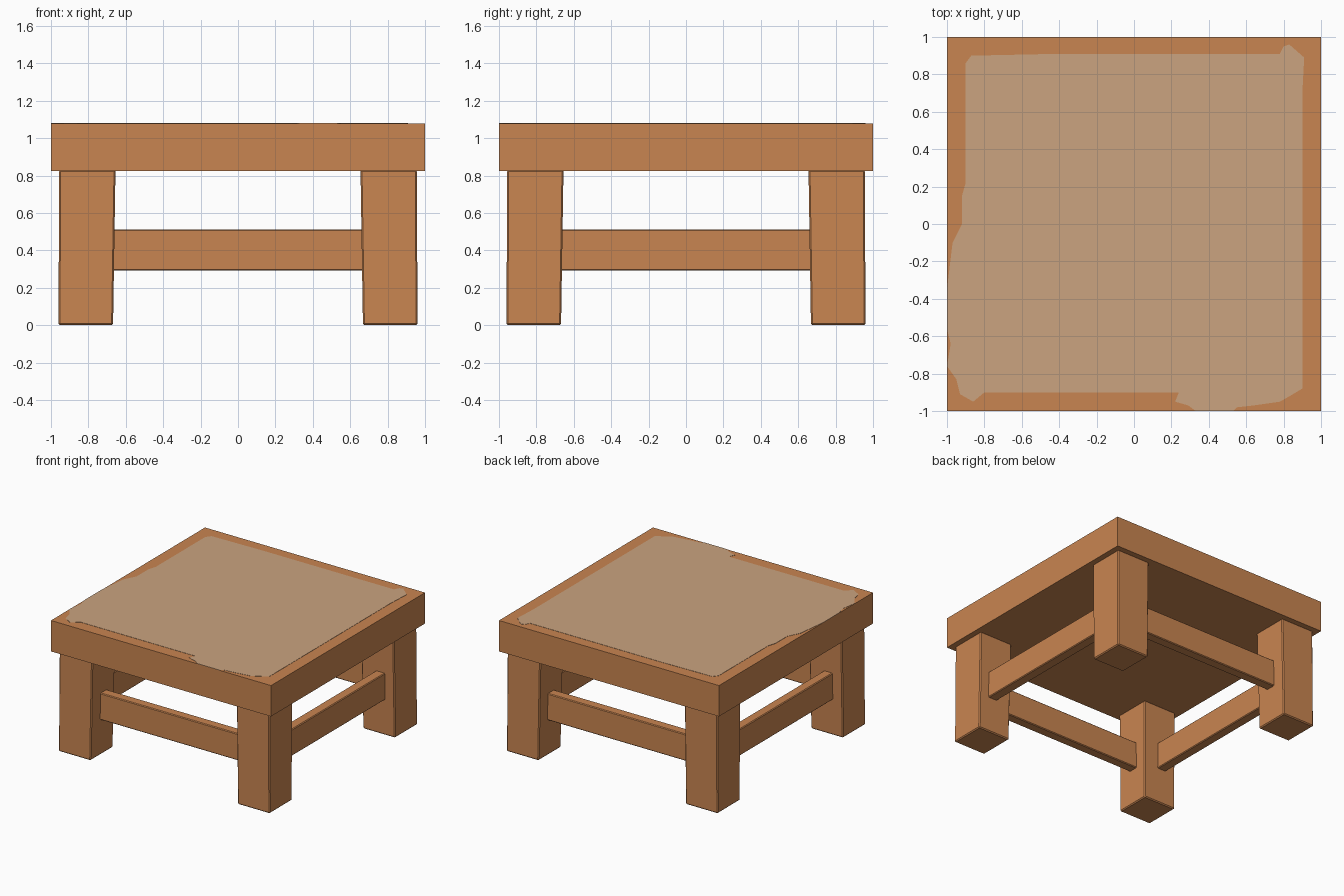
import bpy, bmesh

if "Cube" in bpy.data.objects:
    bpy.data.objects.remove(bpy.data.objects["Cube"])


def material(name, rgb):
    m = bpy.data.materials.new(name)
    m.diffuse_color = (*rgb, 1)
    m.use_nodes = True
    m.node_tree.nodes["Principled BSDF"].inputs["Base Color"].default_value = m.diffuse_color
    return m


wood = material("orange wood", (0.584, 0.235, 0.082))
worn = material("worn tan", (0.597, 0.370, 0.214))


def finish(name, bm, mat, bevel=0.0):
    bmesh.ops.recalc_face_normals(bm, faces=bm.faces)
    if bevel:
        bmesh.ops.bevel(bm, geom=bm.edges[:], offset=bevel, segments=1, affect='EDGES')
    me = bpy.data.meshes.new(name)
    bm.to_mesh(me)
    bm.free()
    me.materials.append(mat)
    ob = bpy.data.objects.new(name, me)
    bpy.context.collection.objects.link(ob)
    return ob


def block(name, lo, hi, bevel=0.0, shape=None):
    """Box between two corners; shape optionally moves each vertex."""
    bm = bmesh.new()
    bmesh.ops.create_cube(bm, size=1)
    for v in bm.verts:
        for i in range(3):
            v.co[i] = lo[i] if v.co[i] < 0 else hi[i]
        if shape:
            shape(v)
    return finish(name, bm, wood, bevel)


# Thick square top
block("table_top", (-1, -1, 0.825), (1, 1, 1.079))

# Four stout legs, slightly narrower towards the floor
for fb, sy in (("front", -1), ("back", 1)):
    for lr, sx in (("left", -1), ("right", 1)):
        def taper(v, sx=sx, sy=sy):
            inner = 0.668 if v.co.z < 0.4 else 0.655
            outer = 0.96 if v.co.z < 0.4 else 0.956
            v.co.x = sx * (inner if abs(v.co.x) < 0.8 else outer)
            v.co.y = sy * (inner if abs(v.co.y) < 0.8 else outer)
        x = sorted((sx * 0.66, sx * 0.96))
        y = sorted((sy * 0.66, sy * 0.96))
        block(f"{fb}_{lr}_leg", (x[0], y[0], 0), (x[1], y[1], 0.83), 0.008, taper)

# Stretcher rails between the legs
Z0, Z1 = 0.292, 0.512
block("front_rail", (-0.7, -0.842, Z0), (0.7, -0.762, Z1), 0.006)
block("back_rail", (-0.7, 0.768, Z0), (0.7, 0.85, Z1), 0.006)
block("left_rail", (-0.87, -0.7, Z0), (-0.79, 0.7, Z1), 0.006)
block("right_rail", (0.79, -0.7, Z0), (0.873, 0.7, Z1), 0.006)

# Thin worn patch with an uneven edge on the top
outline = [
    (-0.90, 0.86), (-0.87, 0.90), (-0.40, 0.91), (0.20, 0.91), (0.78, 0.91),
    (0.80, 0.95), (0.83, 0.96), (0.91, 0.89), (0.90, 0.70), (0.90, -0.88),
    (0.85, -0.91), (0.78, -0.95), (0.64, -0.97), (0.55, -0.98), (0.53, -1.0),
    (0.33, -1.0), (0.29, -0.97), (0.22, -0.95), (0.24, -0.90), (-0.30, -0.90),
    (-0.80, -0.90), (-0.86, -0.95), (-0.93, -0.91), (-0.95, -0.83), (-1.0, -0.76),
    (-0.98, -0.64), (-1.0, -0.56), (-1.0, -0.35), (-0.97, -0.10), (-0.92, 0.0),
    (-0.92, 0.15), (-0.90, 0.22),
]
bm = bmesh.new()
face = bm.faces.new([bm.verts.new((x, y, 1.076)) for x, y in outline])
ext = bmesh.ops.extrude_face_region(bm, geom=[face])
for g in ext["geom"]:
    if isinstance(g, bmesh.types.BMVert):
        g.co.z = 1.081
finish("worn_patch", bm, worn)
